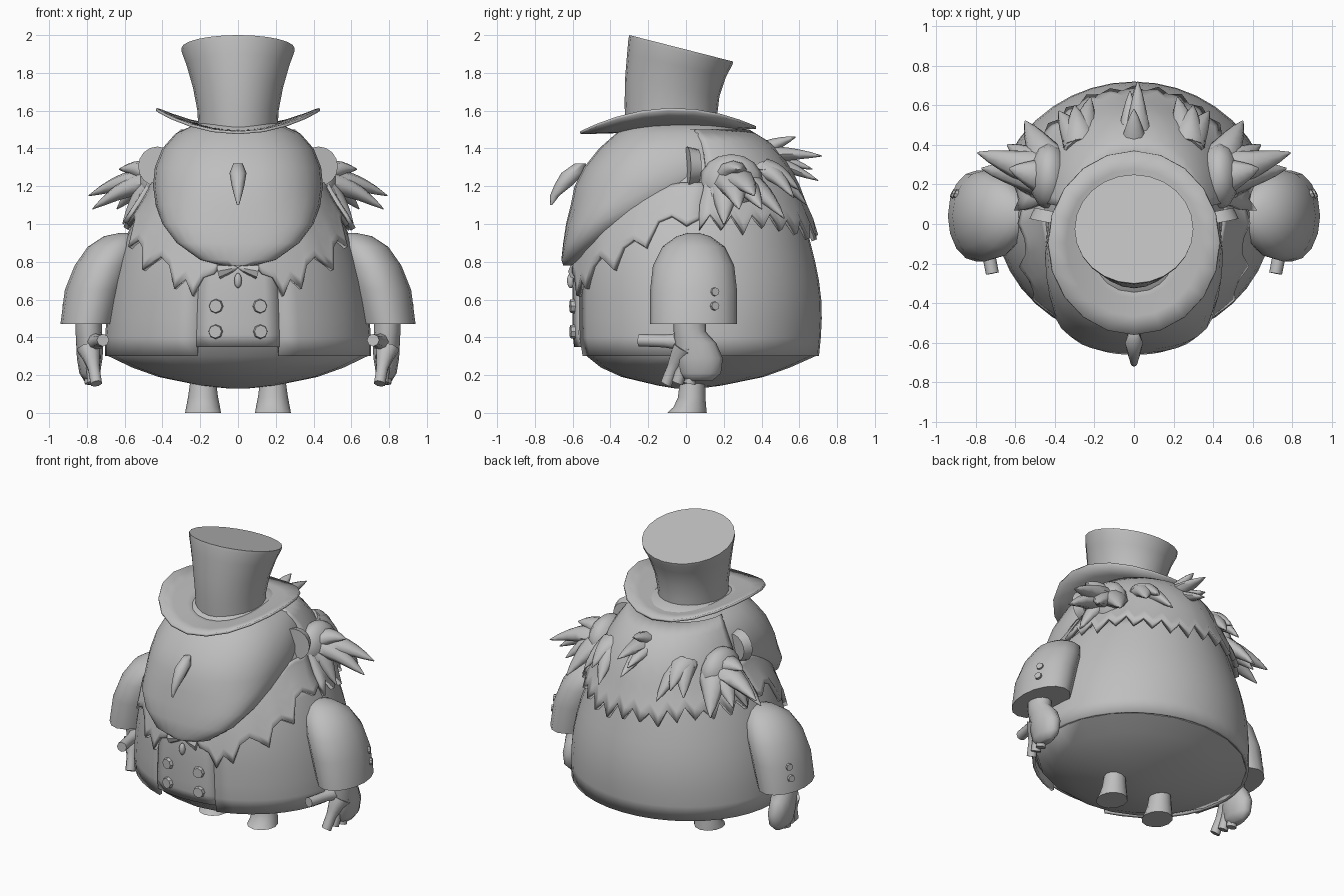
import bpy
import bmesh
import random
from math import sin, cos, pi, radians, copysign
from mathutils import Vector, Matrix

if "Cube" in bpy.data.objects:
    bpy.data.objects.remove(bpy.data.objects["Cube"])

random.seed(4)
grey = bpy.data.materials.new("plain grey")
grey.use_nodes = True
grey.diffuse_color = (0.52, 0.52, 0.52, 1)
grey.node_tree.nodes["Principled BSDF"].inputs["Base Color"].default_value = grey.diffuse_color


def finish(name, bm, mirror=False, angle=40, thick=0, closed=True):
    if closed:
        bmesh.ops.recalc_face_normals(bm, faces=bm.faces[:])
    me = bpy.data.meshes.new(name)
    bm.to_mesh(me)
    bm.free()
    me.materials.append(grey)
    me.shade_smooth()
    me.set_sharp_from_angle(angle=radians(angle))
    ob = bpy.data.objects.new(name, me)
    bpy.context.collection.objects.link(ob)
    if thick:
        ob.modifiers.new("thickness", "SOLIDIFY").thickness = thick
    if mirror:
        ob.modifiers.new("mirror", "MIRROR")


def ring(cx, cy, z, rx, ry, n=20, slope=0, power=1):
    """Ellipse of points; a power below one makes it squarer."""
    out = []
    for i in range(n):
        a = 2 * pi * i / n
        s, c = (copysign(abs(v) ** power, v) for v in (sin(a), cos(a)))
        out.append(Vector((cx + rx * s, cy - ry * c, z - slope * ry * c)))
    return out


def add_loft(bm, rings, caps=True):
    vs = [[bm.verts.new(p) for p in r] for r in rings]
    n = len(vs[0])
    for lo, hi in zip(vs, vs[1:]):
        for i in range(n):
            j = (i + 1) % n
            bm.faces.new((lo[i], lo[j], hi[j], hi[i]))
    if caps:
        bm.faces.new(vs[0][::-1])
        bm.faces.new(vs[-1])


def loft(name, rings, **kw):
    bm = bmesh.new()
    add_loft(bm, rings)
    finish(name, bm, **kw)


def stacked(name, rows, n=20, power=1, **kw):
    """Rows of height, half width, front y, back y."""
    loft(name, [ring(0, (f + b) / 2, z, w, (b - f) / 2, n, 0, power) for z, w, f, b in rows], **kw)


def add_ball(bm, c, size, rot=0):
    m = Matrix.Translation(c) @ Matrix.Rotation(radians(rot), 4, 'X') @ Matrix.Diagonal((*size, 1))
    bmesh.ops.create_uvsphere(bm, u_segments=12, v_segments=8, radius=1, matrix=m)


def add_disc(bm, c, direction, r, depth, n=8):
    q = Vector(direction).to_track_quat('Z', 'Y').to_matrix().to_4x4()
    bmesh.ops.create_cone(bm, cap_ends=True, segments=n, radius1=r, radius2=r * 0.85,
                          depth=depth, matrix=Matrix.Translation(c) @ q)


def add_spike(bm, a, b, r, lift=0.04, n=8, blunt=0.04, flat=0.7):
    """Tapered lock bending upwards between two points."""
    a, b = Vector(a), Vector(b)
    q = (b - a).to_track_quat('Z', 'Y')
    rings = []
    for k in range(7):
        t = k / 6
        c = a.lerp(b, t) + Vector((0, 0, lift * sin(pi * t)))
        s = r * max(blunt, (1 - t) ** 0.7)
        rings.append([c + q @ Vector((s * cos(2 * pi * i / n), flat * s * sin(2 * pi * i / n), 0))
                      for i in range(n)])
    add_loft(bm, rings)


# Body: height, half width, front, back
BODY = [(0.30, 0.70, -0.575, 0.70), (0.4, 0.70, -0.59, 0.71), (0.5, 0.692, -0.592, 0.715),
        (0.6, 0.68, -0.592, 0.712), (0.7, 0.66, -0.59, 0.70), (0.8, 0.634, -0.58, 0.68),
        (0.9, 0.60, -0.565, 0.655), (1.0, 0.56, -0.54, 0.63), (1.1, 0.51, -0.50, 0.60),
        (1.2, 0.46, -0.42, 0.575), (1.3, 0.42, -0.36, 0.535), (1.42, 0.36, -0.3, 0.45),
        (1.5, 0.29, -0.25, 0.32), (1.53, 0.1, -0.15, 0.1)]


def surface(z, a, off=0):
    """Point on the body at a height and an angle from the front."""
    for lo, hi in zip(BODY, BODY[1:]):
        if z <= hi[0]:
            break
    t = min(1, max(0, (z - lo[0]) / (hi[0] - lo[0])))
    w, f, b = (lo[k] + t * (hi[k] - lo[k]) for k in (1, 2, 3))
    a = radians(a)
    return Vector(((w + off) * sin(a), (f + b) / 2 - ((b - f) / 2 + off) * cos(a), z))


def wrap(name, columns, off, flare=0, rows=8, thick=0.02, **kw):
    """Shell on the body; columns of angle, top and bottom height."""
    bm = bmesh.new()
    grid = [[bm.verts.new(surface(top + (bot - top) * k / rows, a, off + flare * (k / rows) ** 2))
             for k in range(rows + 1)] for a, top, bot in columns]
    for p, q in zip(grid, grid[1:]):
        for k in range(rows):
            bm.faces.new((p[k], p[k + 1], q[k + 1], q[k]))
    finish(name, bm, closed=False, thick=thick, **kw)


stacked("body", [(0.36, 0.69, -0.575, 0.70)] + BODY[2:], n=24)
wrap("coat", [(18 + i * 9, 1.1, 0.30) for i in range(37)], 0.004)
stacked("trousers", [(0.13, 0.06, -0.06, 0.08), (0.145, 0.2, -0.15, 0.19), (0.19, 0.42, -0.34, 0.41),
                     (0.24, 0.56, -0.45, 0.55), (0.3, 0.685, -0.525, 0.685),
                     (0.37, 0.685, -0.57, 0.69)], angle=60)
wrap("waistcoat", [(a, 0.85, 0.35) for a in range(-18, 19, 6)], 0.01)

# Waistcoat and cuff buttons
bm = bmesh.new()
for z in (0.43, 0.565):
    add_disc(bm, surface(z, 9.6, 0.016), (0.15, -1, 0), 0.04, 0.03)
for z in (0.565, 0.64):
    add_disc(bm, (0.907 - (z - 0.565) * 0.2, 0.15, z), (1, 0.5, 0.1), 0.026, 0.03)
finish("buttons", bm, mirror=True)

# Bow tie
bm = bmesh.new()
add_ball(bm, (0, -0.61, 0.70), (0.02, 0.02, 0.04))
for s in (-1, 1):
    add_spike(bm, (0.1 * s, -0.58, 0.75), (0, -0.6, 0.77), 0.045, 0, flat=1)
finish("bow_tie", bm)

# Head with a drooping flat face
stacked("head", [(0.78, 0.08, -0.65, -0.57), (0.81, 0.2, -0.66, -0.54), (0.9, 0.325, -0.65, -0.40),
                 (1.0, 0.40, -0.635, -0.22), (1.1, 0.435, -0.61, 0.06), (1.2, 0.45, -0.59, 0.26),
                 (1.3, 0.44, -0.54, 0.34), (1.4, 0.40, -0.46, 0.35), (1.48, 0.33, -0.37, 0.31),
                 (1.54, 0.2, -0.28, 0.18)], n=28, power=0.86, angle=60)

# Hooked nose
loft("nose", [ring(0, y, z, w, d, 8) for y, z, w, d in
              ((-0.715, 1.10, 0.006, 0.006), (-0.695, 1.15, 0.02, 0.025), (-0.645, 1.21, 0.035, 0.05),
               (-0.60, 1.27, 0.045, 0.06), (-0.56, 1.32, 0.025, 0.03))], angle=60)

# Ears
bm = bmesh.new()
add_disc(bm, (0.42, 0.035, 1.305), (-0.2, 1, 0), 0.105, 0.06, 16)
finish("ears", bm, mirror=True)

# Beard with a ragged hem
HEM = [(5, 0.84), (11, 0.74), (16, 0.72), (20, 0.62), (24, 0.71), (29, 0.66), (33, 0.78),
       (39, 0.83), (44, 0.80), (49, 0.76), (53, 0.88), (59, 0.92), (66, 0.88), (71, 1.02),
       (78, 1.05), (86, 1.0), (97, 1.06)]
wrap("beard", [(a, 1.22 - max(0, 75 - a) / 350, z) for a, z in HEM], 0.01, 0.02, thick=0.03,
     mirror=True, angle=60)

# Back hair with an uneven zigzag hem, lowest in the middle
hem = []
for i in range(33):
    a = 92 + i * 176 / 32
    low = 0.93 + 0.07 * abs(a - 180) / 90
    hem.append((a, 1.5, low + random.uniform(0.06, 0.1) if i % 2 else low + random.uniform(-0.03, 0.02)))
wrap("back_hair", hem, 0.015, 0.04, thick=0.03, angle=60)

# Hair tufts beside the ears and on the back of the head
bm = bmesh.new()
add_ball(bm, (0.43, 0.24, 1.22), (0.1, 0.17, 0.15))
for tip in ((0.63, 0.28, 1.29), (0.79, 0.36, 1.15), (0.77, 0.28, 1.08), (0.61, 0.2, 1.0),
            (0.64, 0.40, 1.08), (0.55, 0.52, 1.03), (0.54, 0.13, 1.01)):
    add_spike(bm, (0.42, 0.16 + tip[1] * 0.25, 1.23), tip, 0.11, 0.03)
for tip in ((0.38, 0.57, 1.14), (0.3, 0.60, 1.18), (0.22, 0.64, 1.10)):
    add_spike(bm, (0.27, 0.40, 1.29), tip, 0.09, 0.03)
finish("side_tufts", bm, mirror=True, angle=60)
bm = bmesh.new()
for x, y, z in ((0, 0.58, 1.46), (0.02, 0.72, 1.36), (-0.02, 0.67, 1.29), (0.01, 0.70, 1.23)):
    add_spike(bm, (x, 0.36, 1.36), (x, y, z), 0.08, 0.01)
finish("back_tuft", bm, angle=60)

# Top hat
loft("hat_crown", [ring(0, y, z, w, d, 24, s) for y, z, w, d, s in
                   ((-0.08, 1.50, 0.21, 0.24, -0.05), (-0.08, 1.6, 0.215, 0.245, -0.1),
                    (-0.073, 1.72, 0.238, 0.25, -0.18), (-0.05, 1.84, 0.272, 0.262, -0.23),
                    (-0.03, 1.91, 0.298, 0.275, -0.25), (-0.025, 1.93, 0.30, 0.275, -0.255))])
bm = bmesh.new()
brim = [ring(0, -0.095, 1.507, 0.43 * s, 0.465 * s) for s in (0.4, 0.6, 0.8, 1)]
for r in brim:
    for p in r:
        p.z += 0.11 * (p.x / 0.43) ** 2 + 0.03 * p.y
add_loft(bm, brim[::-1], caps=False)
finish("hat_brim", bm, thick=0.015)

# Sleeves
loft("sleeves", [ring(x, 0.04, z, w, d, 16) for x, z, w, d in
                 ((0.795, 0.47, 0.145, 0.23), (0.757, 0.65, 0.16, 0.23), (0.71, 0.78, 0.155, 0.215),
                  (0.66, 0.88, 0.135, 0.165), (0.62, 0.935, 0.09, 0.09), (0.60, 0.952, 0.03, 0.03))],
     mirror=True)

# Hands: wrist and palm, curled fingers, thumb
bm = bmesh.new()
add_loft(bm, [ring(x, y, z, w, d, 12) for x, y, z, w, d in
              ((0.785, 0.07, 0.17, 0.03, 0.07), (0.785, 0.075, 0.21, 0.055, 0.11),
               (0.785, 0.07, 0.29, 0.068, 0.125), (0.785, 0.05, 0.37, 0.072, 0.11),
               (0.79, 0.02, 0.43, 0.07, 0.085), (0.79, 0.02, 0.49, 0.07, 0.085))])
for x, y, z in ((0.75, -0.105, 0.155), (0.765, -0.045, 0.16), (0.78, 0.02, 0.155)):
    add_spike(bm, (0.79, y * 0.55 + 0.05, 0.34), (x, y, z), 0.065, 0.02, blunt=0.5, flat=1)
add_spike(bm, (0.77, 0.03, 0.375), (0.715, -0.25, 0.385), 0.055, 0, blunt=0.6, flat=1)
finish("hands", bm, mirror=True, angle=60)

# Feet
loft("feet", [ring(0.185, y, z, w, d, 12) for y, z, w, d in
              ((0.005, 0, 0.095, 0.105), (0.02, 0.03, 0.09, 0.087), (0.03, 0.08, 0.08, 0.073),
               (0.035, 0.18, 0.066, 0.066))], mirror=True)
